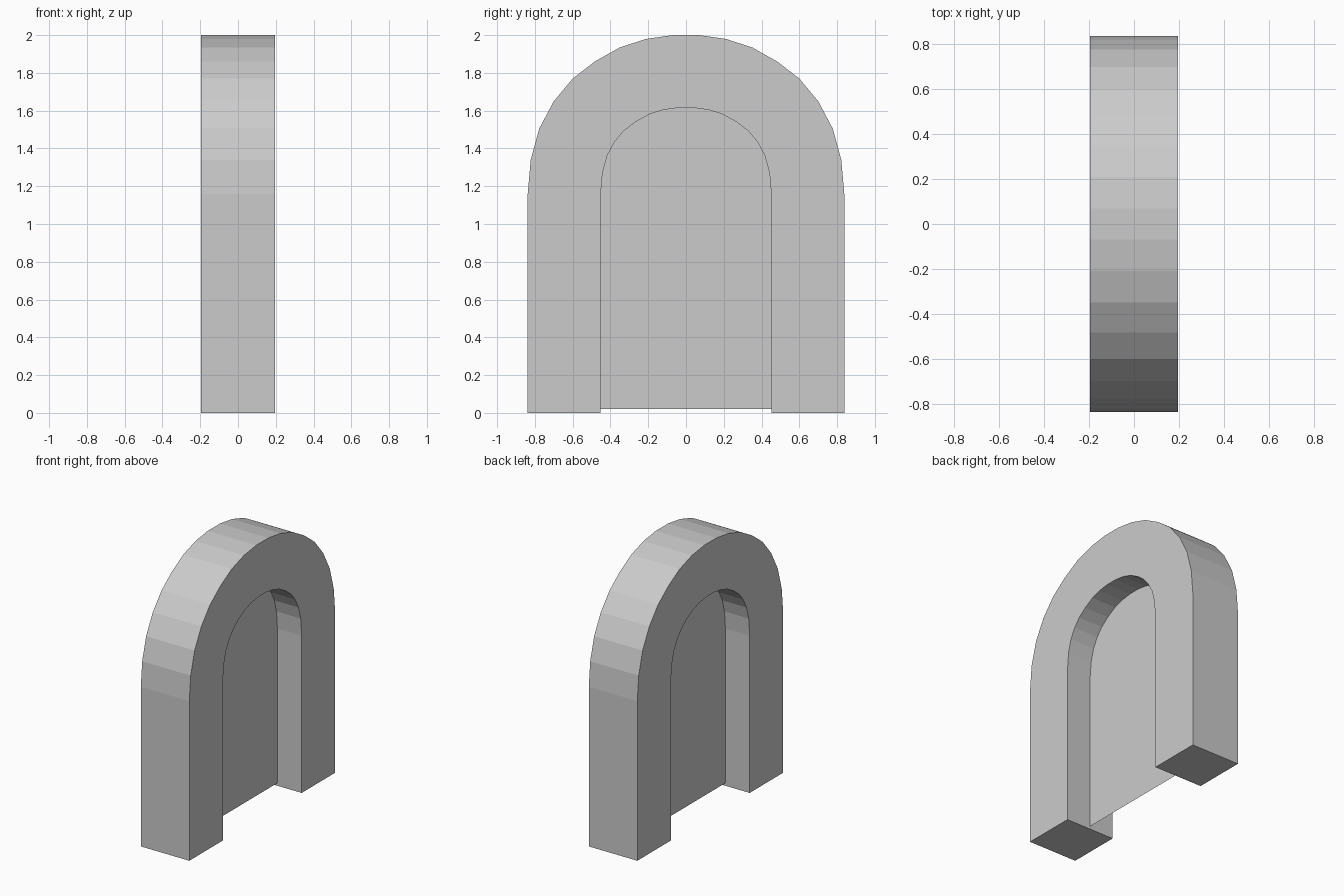
import bpy, bmesh
from mathutils import Vector

if "Cube" in bpy.data.objects:
    bpy.data.objects.remove(bpy.data.objects["Cube"])

HALF_DEPTH = 0.195
WIDTH = 0.385

# Outer arch outline, right half from foot to crown (y, z)
half = [(0.838, 0), (0.838, 1.16), (0.822, 1.34), (0.777, 1.505), (0.70, 1.65),
        (0.60, 1.77), (0.483, 1.86), (0.35, 1.935), (0.21, 1.98), (0.07, 2.0)]
outer = [Vector(p) for p in half] + [Vector((-y, z)) for y, z in reversed(half)]


def inset(points, dist):
    """Mitred inward offset of an open outline."""
    dirs = [(b - a).normalized() for a, b in zip(points, points[1:])]
    normals = [Vector((-d.y, d.x)) for d in dirs]
    result = []
    for i, p in enumerate(points):
        a, b = normals[max(i - 1, 0)], normals[min(i, len(normals) - 1)]
        result.append(p + (a + b) * dist / (1 + a.dot(b)))
    return result


def make_object(name, bm):
    mesh = bpy.data.meshes.new(name)
    bm.to_mesh(mesh)
    bm.free()
    obj = bpy.data.objects.new(name, mesh)
    bpy.context.collection.objects.link(obj)
    return obj


inner = inset(outer, WIDTH)

# Arch frame: square section swept along the outline
bm = bmesh.new()
rings = [[bm.verts.new((x, *p)) for x, p in
          ((-HALF_DEPTH, o), (HALF_DEPTH, o), (HALF_DEPTH, i), (-HALF_DEPTH, i))]
         for o, i in zip(outer, inner)]
for a, b in zip(rings, rings[1:]):
    for k in range(4):
        n = (k + 1) % 4
        bm.faces.new((a[k], a[n], b[n], b[k]))
bm.faces.new(rings[0])
bm.faces.new(rings[-1])
bmesh.ops.recalc_face_normals(bm, faces=bm.faces)
make_object("arch_frame", bm)

# Thin panel filling the opening, just clear of the ground
bm = bmesh.new()
bm.faces.new([bm.verts.new((0, y, max(z, 0.02))) for y, z in inner])
make_object("opening_panel", bm)
